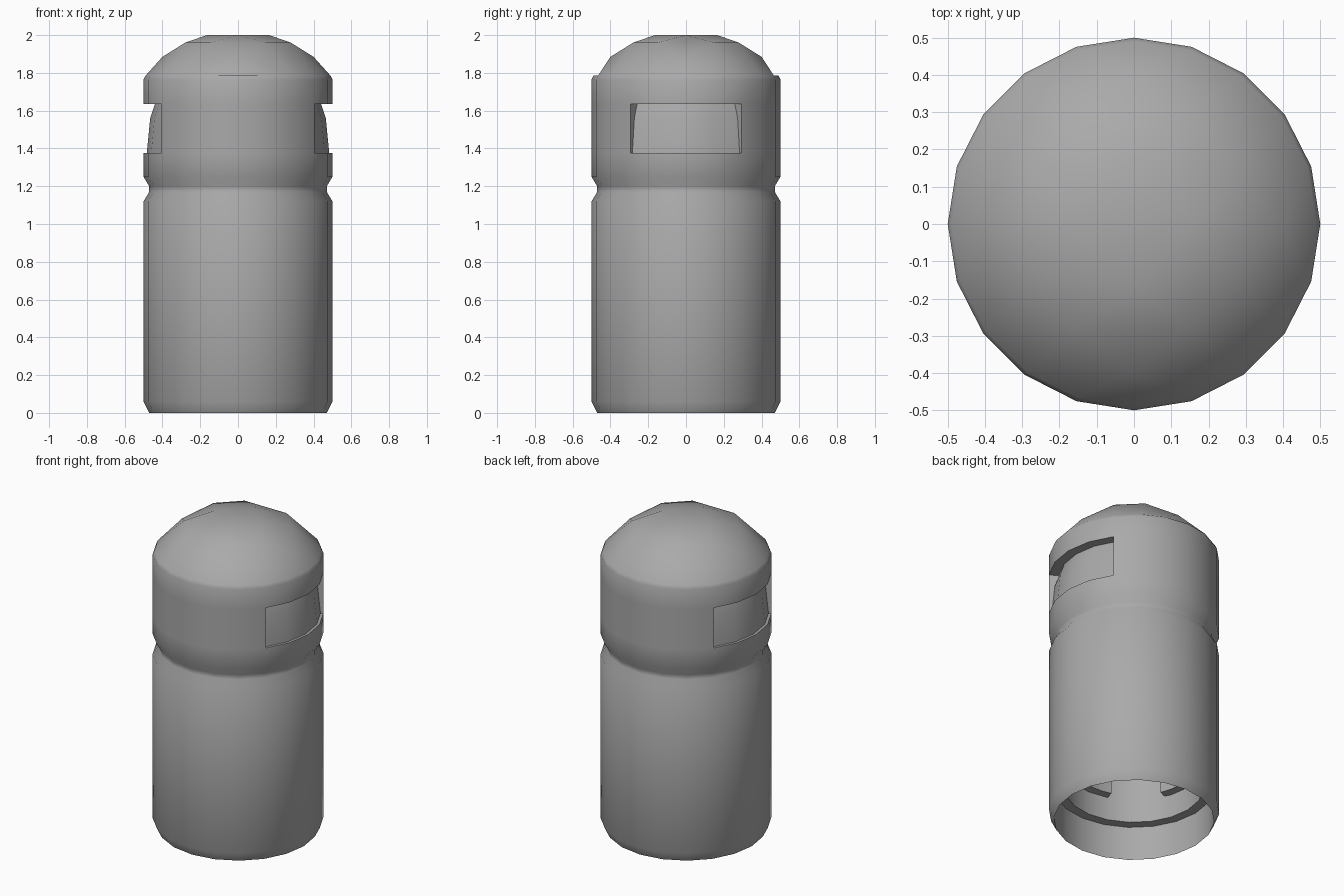
import bpy, bmesh, math
from mathutils import Matrix

if "Cube" in bpy.data.objects:
    bpy.data.objects.remove(bpy.data.objects["Cube"], do_unlink=True)

SIDES = 20
STEP = math.tau / SIDES

grey = bpy.data.materials.new("plain grey")
grey.use_nodes = True
grey.diffuse_color = (0.4, 0.4, 0.4, 1)
grey.node_tree.nodes["Principled BSDF"].inputs["Base Color"].default_value = (0.4, 0.4, 0.4, 1)


def polar(r, angle, z):
    return (r * math.cos(angle), r * math.sin(angle), z)


def revolve(bm, profile, columns, start=0.0, step=STEP):
    """Sweep a profile of (radius, height) points over the given columns."""
    for k in columns:
        a, b = start + k * step, start + (k + 1) * step
        for (r0, z0), (r1, z1) in zip(profile, profile[1:]):
            pts = [polar(r0, a, z0), polar(r0, b, z0), polar(r1, b, z1)]
            if r1 > 0:
                pts.append(polar(r1, a, z1))
            bm.faces.new([bm.verts.new(p) for p in pts])


def section(bm, profile, angle):
    """Flat face closing a swept profile at one angle."""
    bm.faces.new([bm.verts.new(polar(r, angle, z)) for r, z in profile])


def finish(bm, name):
    bmesh.ops.remove_doubles(bm, verts=bm.verts, dist=0.0005)
    bmesh.ops.recalc_face_normals(bm, faces=bm.faces)
    mesh = bpy.data.meshes.new(name)
    bm.to_mesh(mesh)
    bm.free()
    mesh.materials.append(grey)
    obj = bpy.data.objects.new(name, mesh)
    bpy.context.collection.objects.link(obj)
    bpy.ops.object.select_all(action='DESELECT')
    obj.select_set(True)
    bpy.context.view_layer.objects.active = obj
    bpy.ops.object.shade_smooth_by_angle(angle=math.radians(42))
    return obj


body = bmesh.new()
SILL, HEAD = 1.375, 1.635
RIM_R, RIM_Z = 0.49, 1.785

# Outer wall with foot bevel, neck groove and shoulder
revolve(body, [(0.47, 0), (0.5, 0.06), (0.5, 1.12), (0.47, 1.17), (0.47, 1.2),
               (0.5, 1.25), (0.5, SILL)], range(SIDES))
revolve(body, [(0.5, HEAD), (0.5, 1.765), (RIM_R, RIM_Z)], range(SIDES))

# Wall between the two side openings, and the recessed leaning flaps
openings = [(-2, 2), (8, 12)]
recess = [(0.5, SILL), (0.483, SILL), (0.465, 1.56), (0.44, HEAD), (0.5, HEAD)]
revolve(body, [(0.5, SILL), (0.5, HEAD)], list(range(2, 8)) + list(range(12, 18)))
for first, last in openings:
    revolve(body, recess, range(first, last))
    section(body, recess, first * STEP)
    section(body, recess, last * STEP)

# Hollow inside with a ledge near the foot
revolve(body, [(0.47, 0), (0.47, 0.22), (0.41, 0.22), (0.41, 1.6),
               (0.3, 1.8), (0, 1.86)], range(SIDES))

# Domed lid: a square grid whose corners lie on the axes
quarter = {(3, 3): (0.4, 0, 1.885), (1, 1): (0.165, 0, 2.0),
           (3, 1): (0.28, 0.15, 1.96), (3, -1): (0.15, 0.28, 1.96)}
for n, j in enumerate((5, 3, 1, -1, -3)):
    quarter[(5, j)] = polar(RIM_R, n * STEP, RIM_Z)
grid = {}
for q in range(4):
    turn = Matrix.Rotation(q * math.pi / 2, 3, 'Z')
    for (i, j), co in quarter.items():
        for _ in range(q):
            i, j = j, -i
        vert = body.verts.new(co)
        vert.co = turn @ vert.co
        grid[(i, j)] = vert
for i in range(-5, 5, 2):
    for j in range(-5, 5, 2):
        body.faces.new([grid[c] for c in ((i, j), (i + 2, j), (i + 2, j + 2), (i, j + 2))])

finish(body, "bin_body")

# Inner guide ribs
rib = [(0.42, 0.37), (0.355, 0.37), (0.355, 1.1), (0.42, 1.1), (0.42, 0.37)]
for name, centre, half in (("left", 0, 24), ("back", 90, 18), ("right", 180, 24), ("front", 270, 18)):
    bm = bmesh.new()
    start, width = math.radians(centre - half), math.radians(half / 2)
    revolve(bm, rib, range(4), start, width)
    section(bm, rib[:4], start)
    section(bm, rib[:4], start + 4 * width)
    finish(bm, name + "_inner_rib")
